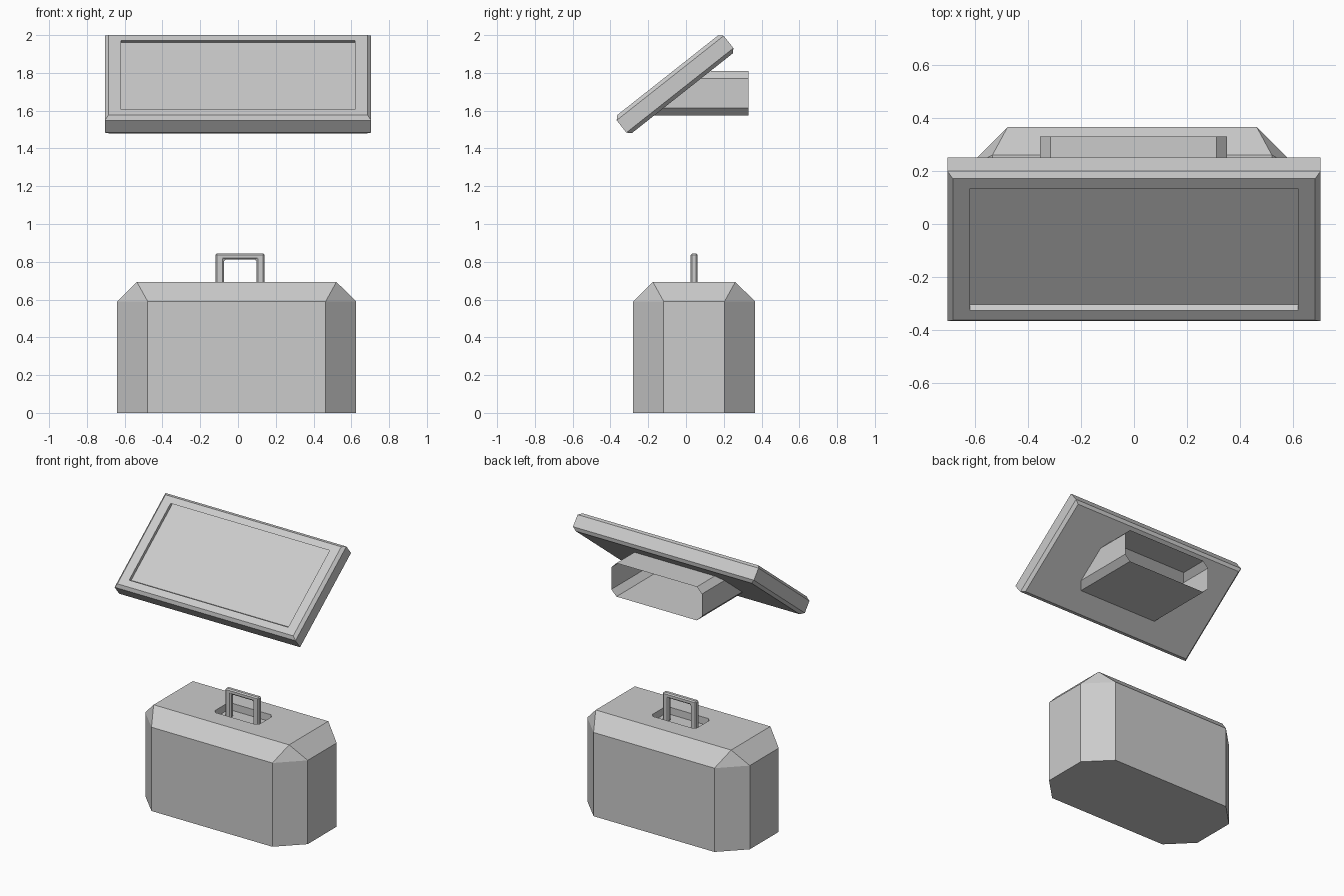
import bpy, bmesh, math
from mathutils import Matrix, Vector

if "Cube" in bpy.data.objects:
    bpy.data.objects.remove(bpy.data.objects["Cube"])


def loft(name, rings, cap_start=True, cap_end=True):
    """Skin a list of equal-length point rings into one mesh object."""
    bm = bmesh.new()
    loops = [[bm.verts.new(p) for p in ring] for ring in rings]
    for a, b in zip(loops, loops[1:]):
        for i in range(len(a)):
            j = (i + 1) % len(a)
            bm.faces.new((a[i], a[j], b[j], b[i]))
    if cap_start:
        bm.faces.new(loops[0][::-1])
    if cap_end:
        bm.faces.new(loops[-1])
    bmesh.ops.remove_doubles(bm, verts=bm.verts, dist=1e-5)
    bmesh.ops.recalc_face_normals(bm, faces=bm.faces)
    mesh = bpy.data.meshes.new(name)
    bm.to_mesh(mesh)
    bm.free()
    obj = bpy.data.objects.new(name, mesh)
    bpy.context.collection.objects.link(obj)
    return obj


def octagon(hx, hy, cut):
    """Rectangle outline with its four corners cut."""
    return [(hx, -hy + cut), (hx, hy - cut), (hx - cut, hy), (-hx + cut, hy),
            (-hx, hy - cut), (-hx, -hy + cut), (-hx + cut, -hy), (hx - cut, -hy)]


def at(points, cx, cy, z):
    return [(cx + x, cy + y, z) for x, y in points]


# Case: cut-corner body whose corners close to points at the top
CX, CY = -0.007, 0.043
foot = octagon(0.633, 0.323, 0.162)
case = loft("case", [at(foot, CX, CY, 0), at(foot, CX, CY, 0.59),
                     at(octagon(0.528, 0.218, 0), CX, CY, 0.693)])

# Handle pocket cut into the case top
HX = 0.011
pocket = octagon(0.175, 0.088, 0.022)
cutter = loft("pocket_cutter", [at(pocket, HX, CY, 0.643), at(pocket, HX, CY, 0.75)])
cutter.hide_render = True
cutter.hide_set(True)
cut = case.modifiers.new("pocket", "BOOLEAN")
cut.operation = "DIFFERENCE"
cut.solver = "EXACT"
cut.object = cutter

# Handle: U-shaped outline with bevelled edges
W, T, TOP, LOW = 0.13, 0.044, 0.845, 0.643
outline = [(-W, LOW), (-W + T, LOW), (-W + T, TOP - 0.034), (W - T, TOP - 0.034),
           (W - T, LOW), (W, LOW), (W, TOP), (-W, TOP)]
handle = loft("handle", [[(HX + x, y, z) for x, z in outline]
                         for y in (CY - 0.018, CY + 0.018)])
bevel = handle.modifiers.new("edge", "BEVEL")
bevel.width = 0.008
bevel.segments = 1

# Tilted display: chamfered slab with a recessed panel
TILT = math.radians(38.3)
place = Matrix.Translation((0, -0.058, 1.74)) @ Matrix.Rotation(TILT, 4, "X")
L, H, C = 0.361, 0.0615, 0.02


def slab_ring(hx, hy, z, dy=0.0):
    return [place @ Vector((sx * hx, sy * hy + dy, z))
            for sx, sy in ((-1, -1), (1, -1), (1, 1), (-1, 1))]


loft("display", [slab_ring(0.705 - C, L - C, -H), slab_ring(0.705, L, -H + C),
                 slab_ring(0.705, L, H - C), slab_ring(0.705 - C, L - C, H),
                 slab_ring(0.62, L - C - 0.047, H),
                 slab_ring(0.62, L - C - 0.047, H - 0.022, 0.012)])

# Open-ended sleeve behind the display, trimmed to the slab's back plane
back = place @ Vector((0, 0, -H))
profile = [(x - 0.002, z + 1.692) for x, z in octagon(0.353, 0.118, 0.04)]
loft("rear_sleeve",
     [[(x, 0.33, z) for x, z in profile],
      [(x, back.y + (z - back.z) / math.tan(TILT), z) for x, z in profile]],
     cap_start=False, cap_end=False)
